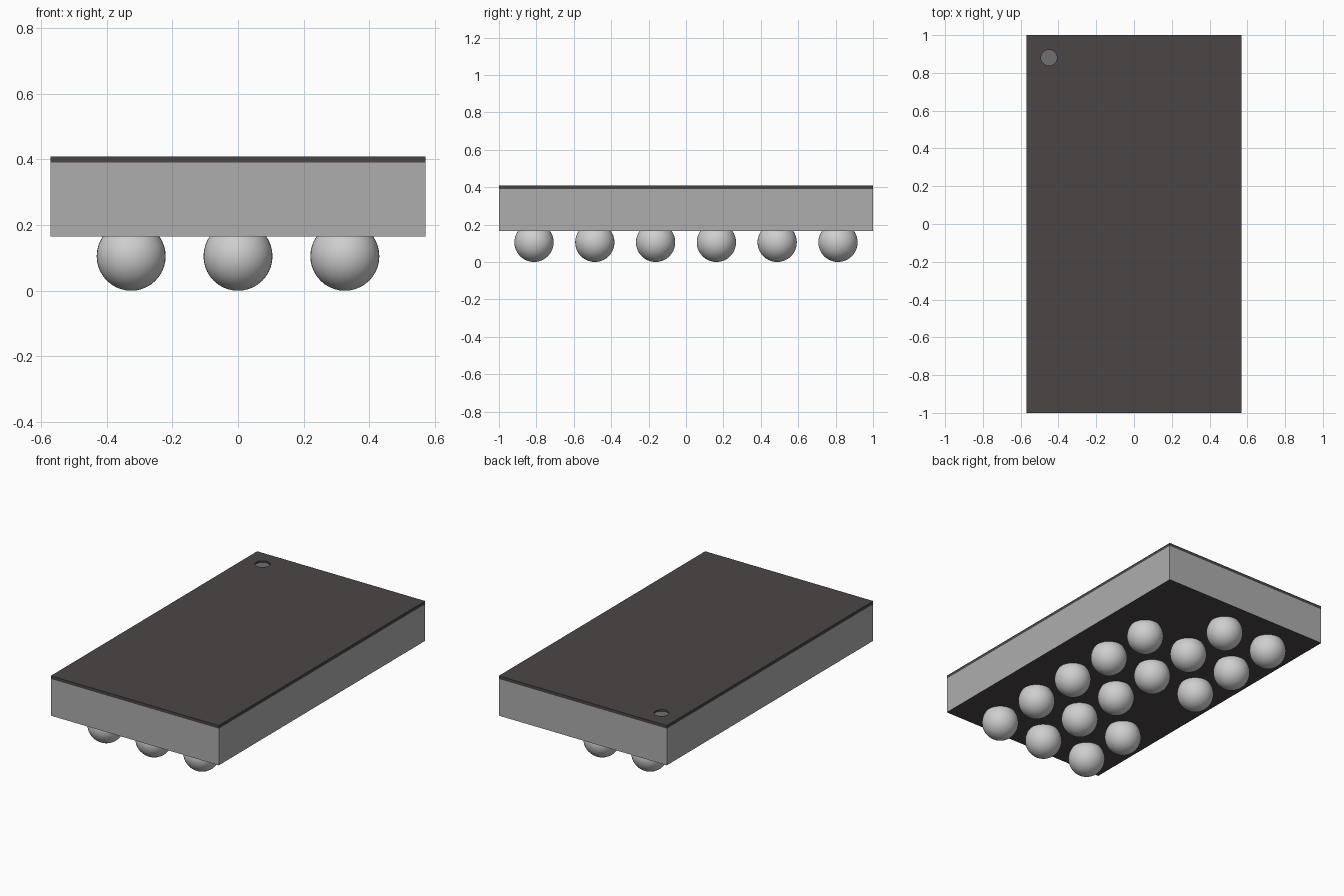
import bpy, bmesh

cube = bpy.data.objects.get("Cube")
if cube:
    bpy.data.objects.remove(cube, do_unlink=True)


def material(name, rgb):
    m = bpy.data.materials.new(name)
    m.use_nodes = True
    m.diffuse_color = (*rgb, 1)
    bsdf = next(n for n in m.node_tree.nodes if n.type == 'BSDF_PRINCIPLED')
    bsdf.inputs["Base Color"].default_value = (*rgb, 1)
    return m


GREY = material("body grey", (0.42, 0.42, 0.42))
DARK = material("charcoal", (0.071, 0.062, 0.060))
MARK = material("marker grey", (0.16, 0.16, 0.165))
SILVER = material("solder silver", (0.62, 0.62, 0.62))

HALF_X, HALF_Y = 0.57, 1.0
BODY_Z, CAP_Z, TOP_Z = 0.165, 0.39, 0.409


def box(name, z0, z1, *mats):
    bpy.ops.mesh.primitive_cube_add(size=1, location=(0, 0, (z0 + z1) / 2))
    o = bpy.context.object
    o.name = o.data.name = name
    o.scale = (2 * HALF_X, 2 * HALF_Y, z1 - z0)
    bpy.ops.object.transform_apply(location=True, rotation=True, scale=True)
    for m in mats:
        o.data.materials.append(m)
    return o


# Package body with a dark underside
body = box("package_body", BODY_Z, CAP_Z, GREY, DARK)
for p in body.data.polygons:
    p.material_index = 1 if p.normal.z < -0.5 else 0

# Top cover with a shallow round recess marking the first contact
cover = box("top_cover", CAP_Z, TOP_Z, DARK, MARK)
FLOOR_Z = TOP_Z - 0.01
bpy.ops.mesh.primitive_cylinder_add(vertices=32, radius=0.042, depth=0.1,
                                    location=(-0.45, 0.88, FLOOR_Z + 0.05))
cutter = bpy.context.object
cutter.name = "recess_cutter"
cutter.hide_render = True
cut = cover.modifiers.new("recess", 'BOOLEAN')
cut.operation = 'DIFFERENCE'
cut.solver = 'EXACT'
cut.object = cutter
bpy.context.view_layer.objects.active = cover
bpy.ops.object.modifier_apply(modifier=cut.name)
bpy.data.objects.remove(cutter, do_unlink=True)
for p in cover.data.polygons:
    is_floor = p.normal.z > 0.5 and p.center.z < TOP_Z - 0.005
    p.material_index = 1 if is_floor else 0

# Solder balls on a 3 x 6 grid with two empty places
RADIUS, PITCH = 0.105, 0.325
ball_mesh = bpy.data.meshes.new("solder_ball")
bm = bmesh.new()
bmesh.ops.create_uvsphere(bm, u_segments=40, v_segments=20, radius=RADIUS)
for f in bm.faces:
    f.smooth = True
bm.to_mesh(ball_mesh)
bm.free()
ball_mesh.materials.append(SILVER)

EMPTY = {(2, 5), (0, 2)}
for col in range(3):
    for row in range(6):
        if (col, row) in EMPTY:
            continue
        ball = bpy.data.objects.new(f"solder_ball_{col + 1}_{row + 1}", ball_mesh)
        ball.location = ((col - 1) * PITCH, (row - 2.5) * PITCH, RADIUS)
        bpy.context.collection.objects.link(ball)
